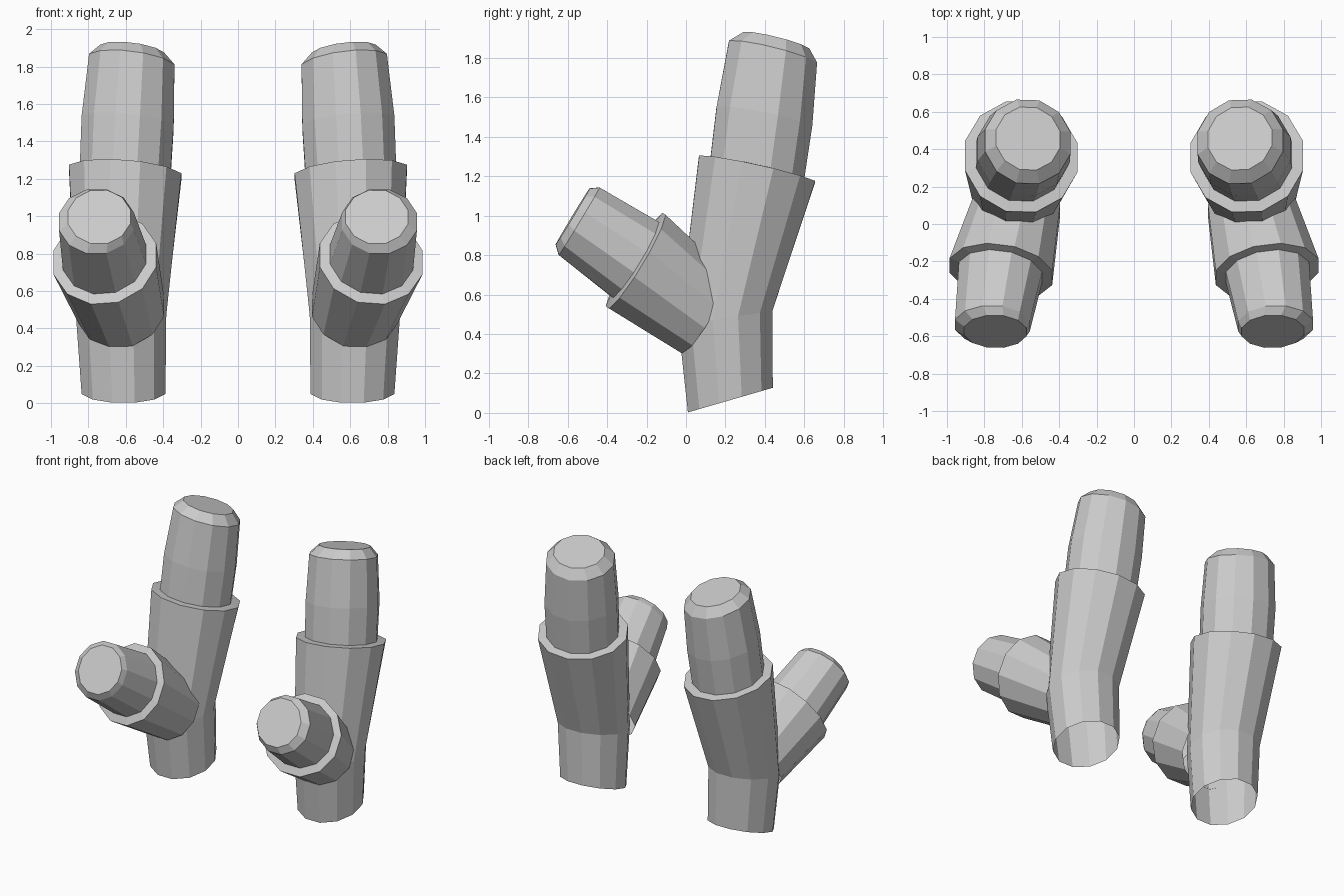
import bpy, bmesh, math
from mathutils import Vector

if "Cube" in bpy.data.objects:
    bpy.data.objects.remove(bpy.data.objects["Cube"])

SIDES = 12


def ring_points(center, normal, radius):
    """Twelve-sided ring perpendicular to the given normal."""
    n = Vector(normal).normalized()
    u = Vector((1, 0, 0))
    u = (u - n * u.dot(n)).normalized()
    v = n.cross(u)
    for i in range(SIDES):
        a = 2 * math.pi * (i + 0.5) / SIDES
        yield Vector(center) + (u * math.cos(a) + v * math.sin(a)) * radius


def loft(name, rings):
    """Skin a chain of rings, open at the root and closed at the tip, mirrored in x."""
    bm = bmesh.new()
    loops = [[bm.verts.new(p) for p in ring_points(*r)] for r in rings]
    for a, b in zip(loops, loops[1:]):
        for i in range(SIDES):
            j = (i + 1) % SIDES
            bm.faces.new((a[i], a[j], b[j], b[i]))
    bm.faces.new(loops[-1])
    mesh = bpy.data.meshes.new(name)
    bm.to_mesh(mesh)
    bm.free()
    obj = bpy.data.objects.new(name, mesh)
    bpy.context.collection.objects.link(obj)
    obj.modifiers.new("Mirror", 'MIRROR').use_mirror_merge = False
    return obj


# Main stem: bent base, flared collar, then the narrower beveled tip
rim_n = (-0.08, 0.22, 1)
top_n = (-0.13, 0.25, 1)
loft("main_stem", [
    ((0.612, 0.225, 0.065), (0, -0.29, 1), 0.232),
    ((0.625, 0.200, 0.480), (0, -0.16, 1), 0.250),
    ((0.603, 0.360, 1.235), rim_n, 0.312),
    ((0.603, 0.362, 1.240), rim_n, 0.252),
    ((0.590, 0.397, 1.500), (-0.10, 0.20, 1), 0.256),
    ((0.568, 0.440, 1.825), top_n, 0.238),
    ((0.566, 0.457, 1.885), top_n, 0.178),
])

# Front branch: flared collar and narrower beveled tip
br_n = (0.14, -0.857, 0.518)
end_n = (0.02, -0.857, 0.518)
loft("front_branch", [
    ((0.625, 0.100, 0.500), br_n, 0.240),
    ((0.712, -0.255, 0.772), br_n, 0.287),
    ((0.714, -0.260, 0.780), br_n, 0.232),
    ((0.757, -0.542, 0.972), end_n, 0.207),
    ((0.742, -0.575, 0.996), end_n, 0.172),
])
